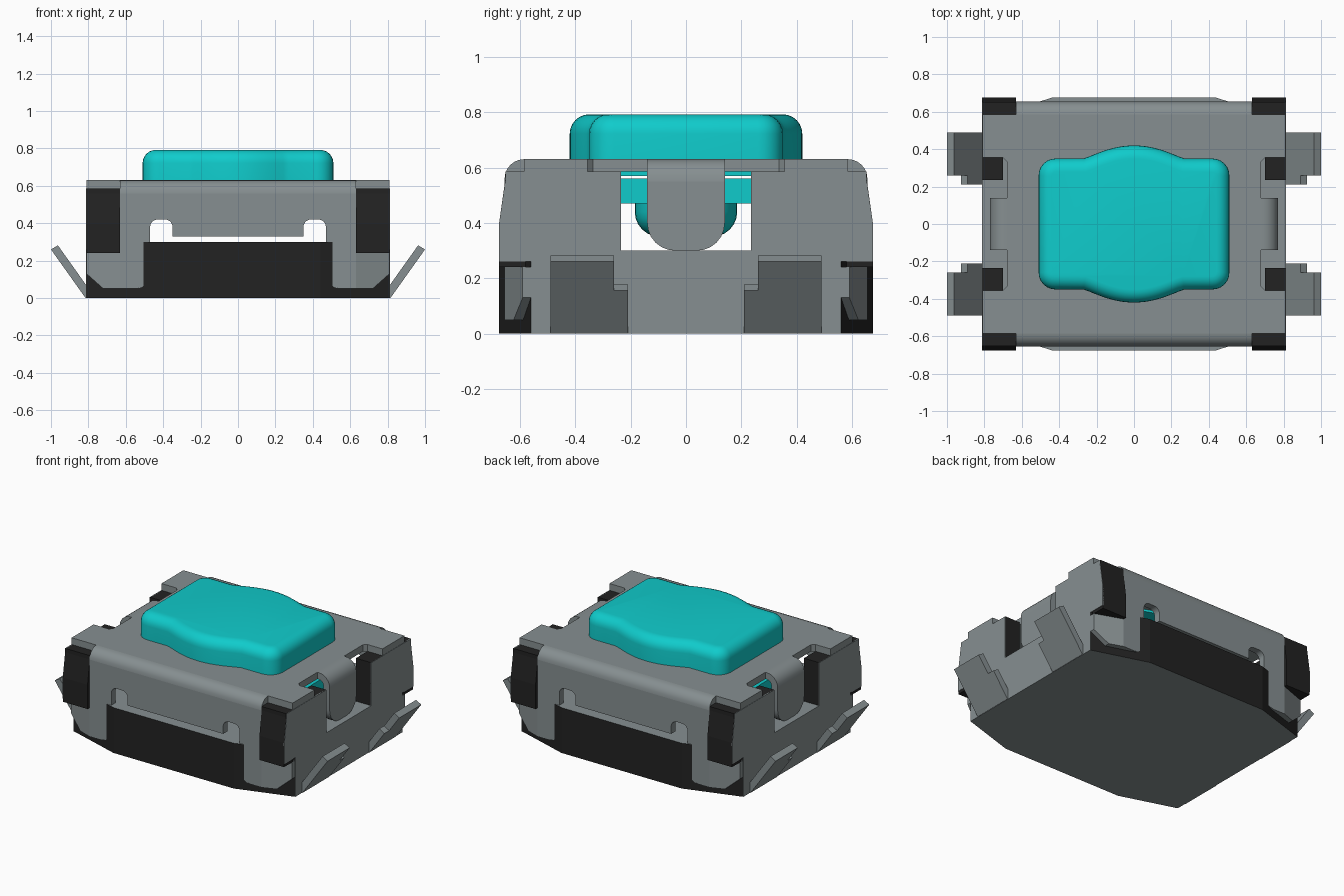
import bpy, bmesh, math
from mathutils import Vector

cube = bpy.data.objects.get("Cube")
if cube:
    bpy.data.objects.remove(cube, do_unlink=True)


def material(name, rgb):
    m = bpy.data.materials.new(name)
    m.use_nodes = True
    m.diffuse_color = (*rgb, 1)
    m.node_tree.nodes["Principled BSDF"].inputs["Base Color"].default_value = (*rgb, 1)
    return m


STEEL = material("steel grey", (0.24, 0.275, 0.283))
BLACK = material("black plastic", (0.016, 0.016, 0.016))
CYAN = material("cyan plastic", (0.005, 0.60, 0.60))


def prism(name, pts, origin, u, v, w, mats, rule=None, round_top=0, smooth=True):
    """Extrude the outline pts, drawn along axes u and v from origin, by w."""
    o, u, v, w = (Vector(a) for a in (origin, u, v, w))
    bm = bmesh.new()
    base = bm.faces.new([bm.verts.new(o + u * a + v * b) for a, b in pts])
    ext = bmesh.ops.extrude_face_region(bm, geom=[base], use_keep_orig=True)
    top = [g for g in ext["geom"] if isinstance(g, bmesh.types.BMVert)]
    bmesh.ops.translate(bm, verts=top, vec=w)
    if round_top:
        rim = [e for e in bm.edges if all(p in top for p in e.verts)]
        bmesh.ops.bevel(bm, geom=rim, offset=round_top, segments=6,
                        profile=0.5, affect='EDGES')
    bmesh.ops.recalc_face_normals(bm, faces=bm.faces)
    bm.normal_update()
    if rule:
        for f in bm.faces:
            f.material_index = rule(f.normal)
    mesh = bpy.data.meshes.new(name)
    bm.to_mesh(mesh)
    bm.free()
    for m in mats:
        mesh.materials.append(m)
    ob = bpy.data.objects.new(name, mesh)
    bpy.context.collection.objects.link(ob)
    if smooth:
        bpy.ops.object.select_all(action='DESELECT')
        ob.select_set(True)
        bpy.context.view_layer.objects.active = ob
        bpy.ops.object.shade_smooth_by_angle(angle=math.radians(35))
    return ob


def arc(cx, cy, r, a0, a1, n=6):
    return [(cx + r * math.cos(math.radians(a0 + (a1 - a0) * i / n)),
             cy + r * math.sin(math.radians(a0 + (a1 - a0) * i / n))) for i in range(n + 1)]


def mirror(half):
    """Close a right-hand outline with its mirror image across u = 0."""
    return half + [(-a, b) for a, b in reversed(half) if a > 1e-6]


def rect(a0, a1, b0, b1):
    return [(a0, b0), (a1, b0), (a1, b1), (a0, b1)]


X, Y, Z = (1, 0, 0), (0, 1, 0), (0, 0, 1)
SIDES = (("left", 1), ("right", -1))
ENDS = (("front", -1), ("back", 1))

# Base block: black end walls, grey floor, sides and underside
octagon = mirror([(0.44, -0.675), (0.81, -0.56), (0.81, 0.56), (0.44, 0.675)])
prism("base", octagon, (0, 0, 0), X, Y, (0, 0, 0.30), [STEEL, BLACK],
      lambda n: int(abs(n.y) > 0.5), smooth=False)

# Cover roof with a notch on each side
roof = mirror([(0.81, -0.585), (0.81, -0.355), (0.70, -0.355), (0.68, -0.335),
               (0.68, 0.335), (0.70, 0.355), (0.81, 0.355), (0.81, 0.585)])
prism("cover_roof", roof, (0, 0, 0.585), X, Y, (0, 0, 0.045), [STEEL], smooth=False)

# Cover end walls: apron, two slots and two legs
wall = mirror([(0, 0.33), (0.35, 0.33)] + arc(0.39, 0.38, 0.04, 180, 90)
              + arc(0.43, 0.38, 0.04, 90, 0) + arc(0.55, 0.13, 0.08, 180, 270)
              + [(0.63, 0.05), (0.63, 0.56), (0, 0.56)])
bend = arc(0.585, 0.56, 0.07, 0, 90) + [(0.585, 0.585)] + arc(0.585, 0.56, 0.025, 90, 0)
foot = [(0, 0.05), (0.5, 0.05), (1, 0.13), (1, 0.24), (0, 0.24)]
post = [(0.58, 0.24), (0.675, 0.24), (0.675, 0.40), (0.652, 0.56), (0.652, 0.585), (0.58, 0.585)]
for end, e in ENDS:
    prism(end + "_cover_wall", wall, (0, 0.655 * e, 0), X, Z, (0, -0.045 * e, 0), [STEEL])
    prism(end + "_cover_bend", bend, (-0.63, 0, 0), (0, e, 0), Z, (1.26, 0, 0), [STEEL])
    for side, s in SIDES:
        tag = end + "_" + side
        # Angled foot at the bottom of each leg
        prism(tag + "_foot", foot, (0.63 * s, 0.655 * e, 0), (0.18 * s, -0.065 * e, 0), Z,
              (0, -0.045 * e, 0), [STEEL], smooth=False)
        # Plastic corner post and the inner post beside the window
        prism(tag + "_corner_post", post, (0.63 * s, 0, 0), (0, e, 0), Z,
              (0.18 * s, 0, 0), [BLACK], smooth=False)
        prism(tag + "_inner_post", rect(0.235, 0.355, 0.29, 0.585), (0.70 * s, 0, 0),
              (0, e, 0), Z, (0.11 * s, 0, 0), [BLACK], smooth=False)
        # Stepped terminal flaring outwards
        pin = [(0.21, 0), (0.49, 0), (0.49, 1), (0.26, 1), (0.26, 0.6), (0.21, 0.6)]
        prism(tag + "_terminal", pin, (0.815 * s, 0, 0), (0, e, 0), (0.185 * s, 0, 0.26),
              (-0.037 * s, 0, 0.022), [STEEL], smooth=False)

# Side plates with an open window, and the tongue hanging in each window
plate = mirror([(0.56, 0), (0.56, 0.26), (0.675, 0.26), (0.675, 0.40),
                (0.65, 0.56), (0.65, 0.585), (0.235, 0.585), (0.235, 0.30)])
tongue = mirror([(0, 0.30)] + arc(0.04, 0.40, 0.10, -90, 0) + [(0.14, 0.55)])
curl = arc(0.69, 0.55, 0.08, 0, 90) + [(0.67, 0.63), (0.67, 0.585)] + arc(0.69, 0.55, 0.035, 90, 0)
for side, s in SIDES:
    prism(side + "_side_plate", plate, (0.805 * s, 0, 0), Y, Z, (0.007 * s, 0, 0),
          [STEEL], smooth=False)
    prism(side + "_tongue", tongue, (0.725 * s, 0, 0), Y, Z, (0.045 * s, 0, 0), [STEEL])
    prism(side + "_tongue_curl", curl, (0, -0.14, 0), (s, 0, 0), Z, (0, 0.28, 0), [STEEL])

# Button cap: rounded rectangle with a bulge front and back
bump = [(0.27 * i / 10, 0.35 + 0.07 * (1 - (i / 10) ** 2) ** 1.2) for i in range(11)]
quarter = bump + arc(0.42, 0.26, 0.09, 90, 0)
half = [(a, -b) for a, b in quarter] + quarter[::-1]
prism("button_cap", mirror(half), (0, 0, 0.57), X, Y, (0, 0, 0.222), [CYAN], round_top=0.07)

# Button crossbar and the rounded plunger beneath it
prism("button_crossbar", rect(-0.67, 0.67, -0.235, 0.235), (0, 0, 0.47), X, Y,
      (0, 0, 0.09), [CYAN], smooth=False)
prism("button_plunger", arc(0, 0, 0.185, 0, 350, 35), (0, 0, 0.50), X, Y,
      (0, 0, -0.15), [CYAN], round_top=0.09)
